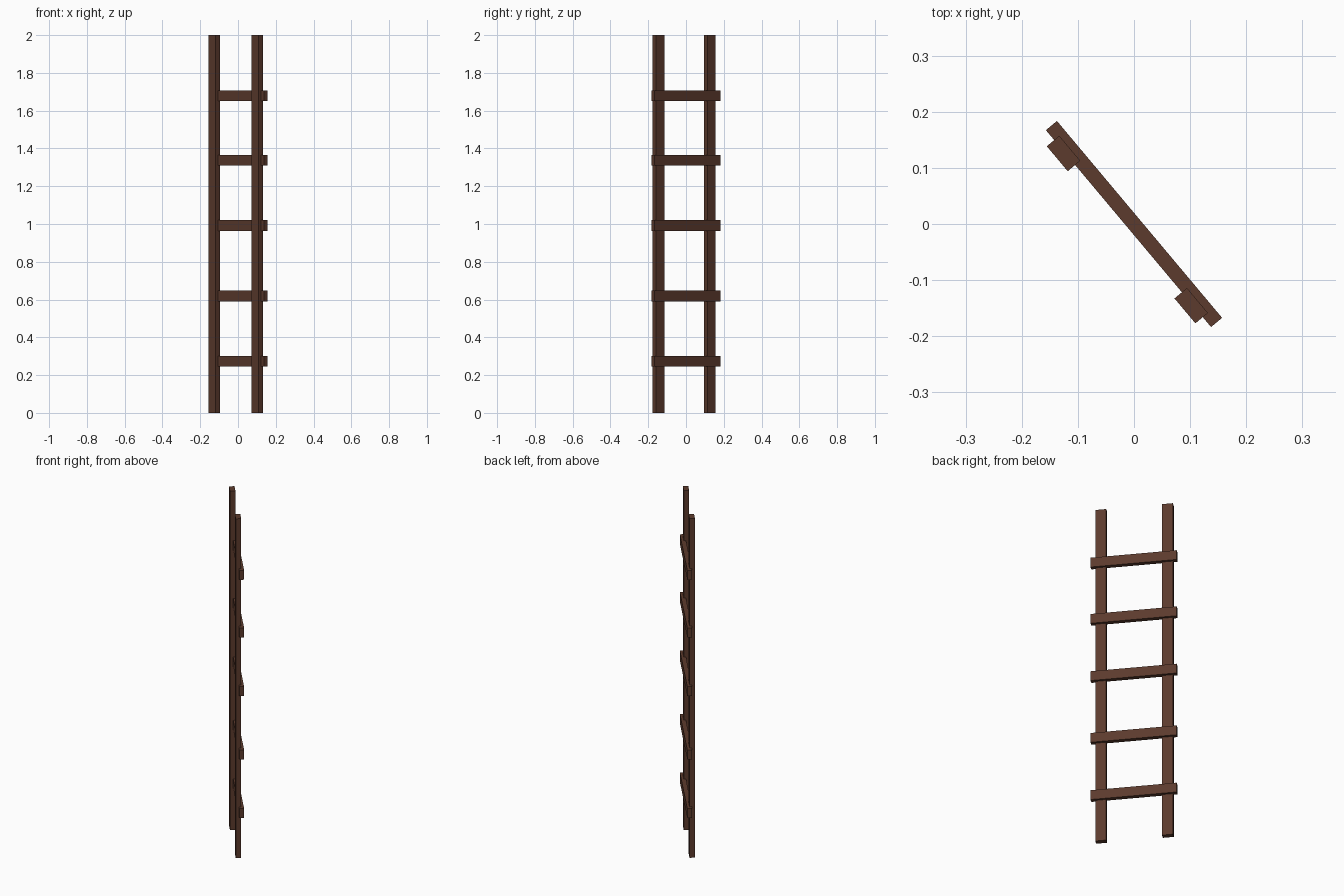
import bpy, math
from mathutils import Matrix, Vector

if "Cube" in bpy.data.objects:
    bpy.data.objects.remove(bpy.data.objects["Cube"])

# Ladder turned about the vertical axis
turn = Matrix.Rotation(math.radians(-50), 4, 'Z')

wood = bpy.data.materials.new("dark_brown_wood")
wood.diffuse_color = (0.107, 0.043, 0.026, 1)
wood.use_nodes = True
wood.node_tree.nodes["Principled BSDF"].inputs["Base Color"].default_value = wood.diffuse_color


def beam(name, centre, size):
    """Box in ladder space: x along the rungs, y through the thickness."""
    bpy.ops.mesh.primitive_cube_add(size=1)
    ob = bpy.context.object
    ob.name = name
    ob.data.transform(turn @ Matrix.Translation(Vector(centre)) @ Matrix.Diagonal((*size, 1)))
    ob.data.materials.append(wood)


# Two upright rails, set slightly in front of the rungs
for side, name in ((-1, "left_rail"), (1, "right_rail")):
    beam(name, (side * 0.177, -0.0155, 1.0), (0.058, 0.029, 2.0))

# Five unevenly spaced rungs
for i, z in enumerate((0.273, 0.619, 0.992, 1.338, 1.678)):
    beam(f"rung_{i + 1}", (0, 0, z), (0.458, 0.0256, 0.056))
